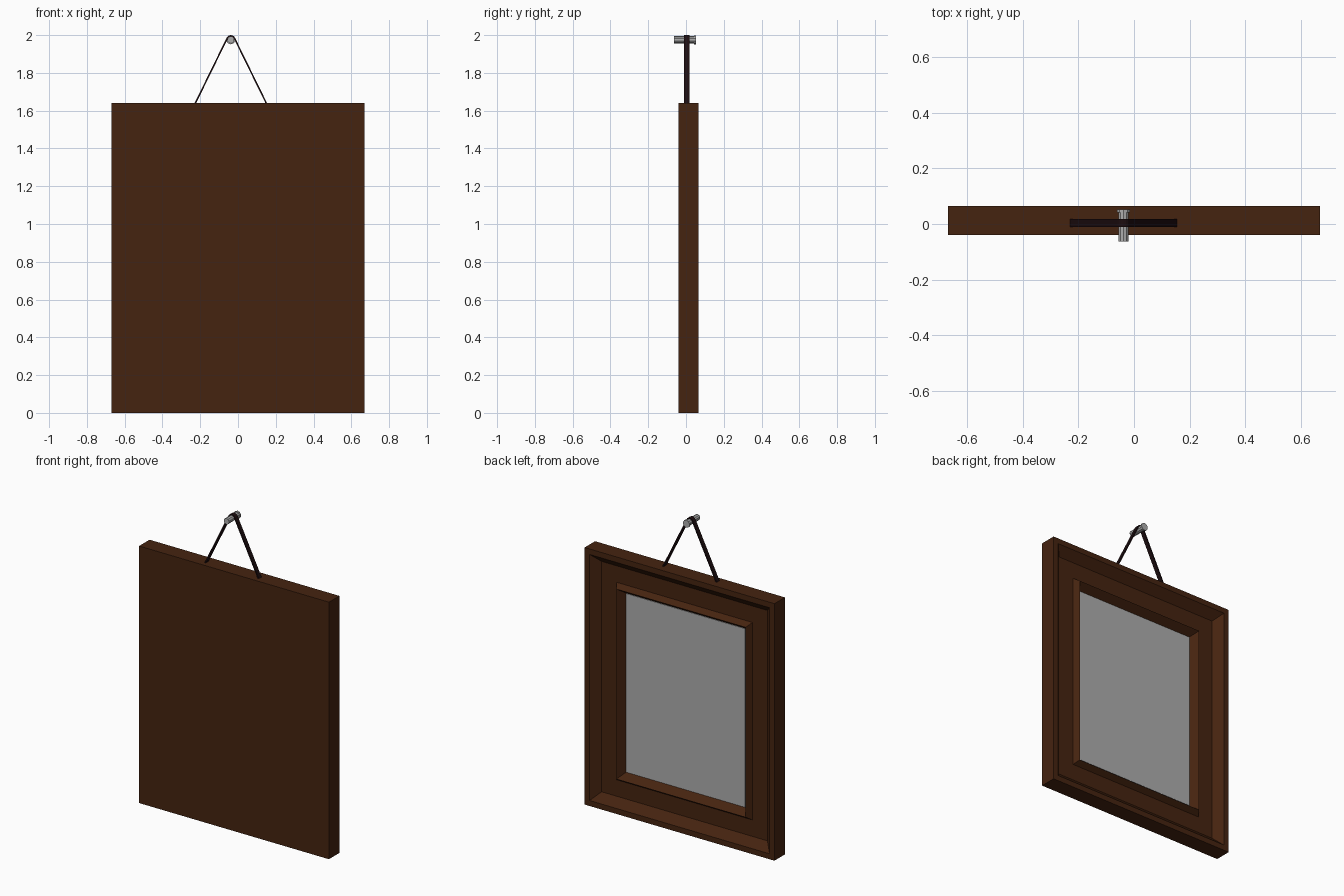
import bpy, bmesh, math
from mathutils import Vector

cube = bpy.data.objects.get("Cube")
if cube:
    bpy.data.objects.remove(cube, do_unlink=True)


def material(name, color):
    m = bpy.data.materials.new(name)
    m.use_nodes = True
    m.diffuse_color = (*color, 1)
    m.node_tree.nodes["Principled BSDF"].inputs["Base Color"].default_value = (*color, 1)
    return m


wood = material("dark brown wood", (0.06, 0.017, 0.005))
glass = material("grey glass", (0.42, 0.42, 0.42))
cord = material("near black cord", (0.012, 0.004, 0.005))
steel = material("grey steel", (0.42, 0.42, 0.42))


def finish(name, bm, mat):
    bmesh.ops.recalc_face_normals(bm, faces=bm.faces)
    mesh = bpy.data.meshes.new(name)
    bm.to_mesh(mesh)
    bm.free()
    mesh.materials.append(mat)
    ob = bpy.data.objects.new(name, mesh)
    bpy.context.collection.objects.link(ob)
    return ob


HALF_W, HEIGHT = 0.67, 1.64


def ring(bm, inset, y):
    x, lo, hi = HALF_W - inset, inset, HEIGHT - inset
    return [bm.verts.new((a, y, b)) for a, b in ((-x, lo), (x, lo), (x, hi), (-x, hi))]


# Wooden frame: moulding profile (inset from the edge, depth) swept round the rectangle
profile = [(0, -0.04), (0, 0.065), (0.035, 0.065), (0.085, 0.015),
           (0.19, 0.015), (0.214, 0.05), (0.25, 0.0)]
bm = bmesh.new()
rings = [ring(bm, *p) for p in profile]
for a, b in zip(rings, rings[1:]):
    for i in range(4):
        j = (i + 1) % 4
        bm.faces.new((a[i], a[j], b[j], b[i]))
bm.faces.new(rings[0])
bm.faces.new(rings[-1])
finish("frame", bm, wood)

# Glass pane set in the opening
bm = bmesh.new()
pane = bmesh.ops.create_cube(bm, size=1)["verts"]
for v in pane:
    v.co = Vector((v.co.x * 0.84, v.co.y * 0.006 + 0.001, v.co.z * 1.14 + HEIGHT / 2))
finish("glass_pane", bm, glass)

# Hanging cord: flat strap bent over the nail
NAIL_X, NAIL_Z, R = -0.038, 1.975, 0.021
path = [Vector((NAIL_X - 0.195, 1.625))]
for k in range(7):
    t = math.radians(153 - k * 21)
    path.append(Vector((NAIL_X + R * math.cos(t), NAIL_Z + R * math.sin(t))))
path.append(Vector((NAIL_X + 0.195, 1.625)))
bm = bmesh.new()
loops = []
for i, p in enumerate(path):
    d = (path[min(i + 1, len(path) - 1)] - path[max(i - 1, 0)]).normalized()
    n = Vector((-d.y, d.x)) * 0.004
    loops.append([bm.verts.new((q.x, y, q.y)) for q, y in
                  ((p - n, -0.01), (p + n, -0.01), (p + n, 0.018), (p - n, 0.018))])
for a, b in zip(loops, loops[1:]):
    for i in range(4):
        j = (i + 1) % 4
        bm.faces.new((a[i], a[j], b[j], b[i]))
bm.faces.new(loops[0])
bm.faces.new(loops[-1])
finish("hanging_cord", bm, cord)


# Nail: shank with a wider flat head
def rod(name, radius, y0, y1):
    bpy.ops.mesh.primitive_cylinder_add(vertices=10, radius=radius, depth=y1 - y0,
                                        location=(NAIL_X, (y0 + y1) / 2, NAIL_Z),
                                        rotation=(math.pi / 2, 0, 0))
    ob = bpy.context.object
    ob.name = name
    ob.data.materials.append(steel)


rod("nail_shank", 0.019, -0.063, 0.042)
rod("nail_head", 0.024, 0.042, 0.052)
